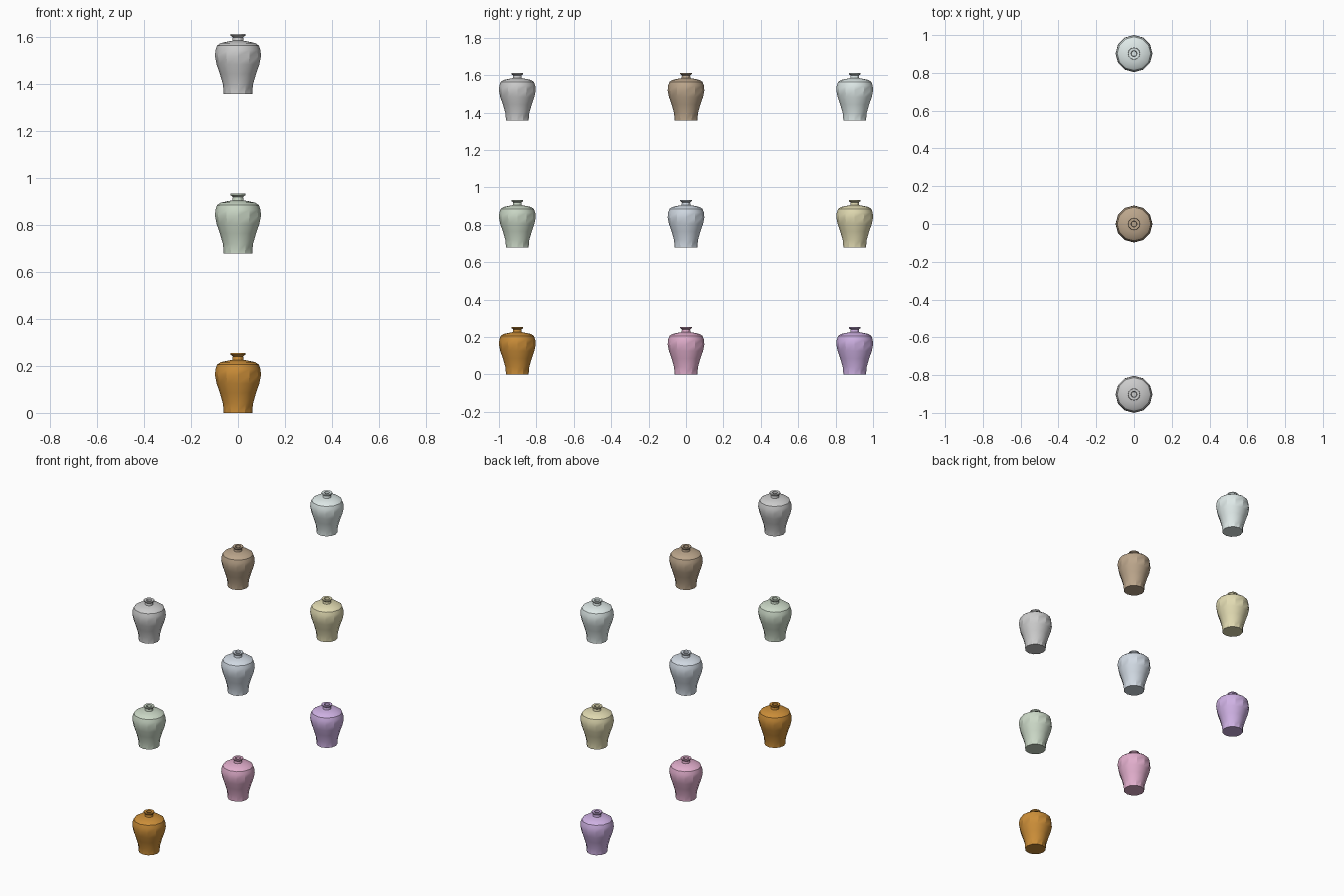
import bpy, bmesh
from math import pi, sin, cos, radians

if "Cube" in bpy.data.objects:
    bpy.data.objects.remove(bpy.data.objects["Cube"])

SIDES = 12
# Outer wall from foot to lip, then down the inside of the neck (radius, height)
PROFILE = [(0.061, 0.0), (0.061, 0.006), (0.064, 0.04), (0.077, 0.085), (0.091, 0.125),
           (0.098, 0.16), (0.096, 0.185), (0.089, 0.205), (0.074, 0.216), (0.045, 0.222),
           (0.024, 0.226), (0.022, 0.24), (0.032, 0.248), (0.031, 0.254),
           (0.016, 0.253), (0.014, 0.225)]
COLORS = [
    [("orange", (0.60, 0.27, 0.04)), ("pink", (0.75, 0.42, 0.60)), ("purple", (0.62, 0.44, 0.77))],
    [("green", (0.60, 0.69, 0.57)), ("blue", (0.64, 0.70, 0.77)), ("yellow", (0.75, 0.70, 0.44))],
    [("silver", (0.72, 0.72, 0.72)), ("brown", (0.50, 0.38, 0.26)), ("aqua", (0.73, 0.81, 0.80))],
]


def make_vase(name, color, y, z):
    """Lathe the profile, closing the foot and the bottom of the mouth."""
    bm = bmesh.new()
    rings = [[bm.verts.new((r * cos(2 * pi * i / SIDES), r * sin(2 * pi * i / SIDES), h))
              for i in range(SIDES)] for r, h in PROFILE]
    for a, b in zip(rings, rings[1:]):
        for i in range(SIDES):
            j = (i + 1) % SIDES
            bm.faces.new((a[i], a[j], b[j], b[i]))
    bm.faces.new(rings[0][::-1])
    bm.faces.new(rings[-1])
    mesh = bpy.data.meshes.new(name)
    bm.to_mesh(mesh)
    bm.free()
    obj = bpy.data.objects.new(name, mesh)
    bpy.context.collection.objects.link(obj)
    obj.location = (0, y, z)
    mat = bpy.data.materials.new(name + "_glaze")
    mat.diffuse_color = (*color, 1)
    mat.use_nodes = True
    mat.node_tree.nodes["Principled BSDF"].inputs["Base Color"].default_value = mat.diffuse_color
    mesh.materials.append(mat)
    bpy.ops.object.select_all(action='DESELECT')
    obj.select_set(True)
    bpy.context.view_layer.objects.active = obj
    bpy.ops.object.shade_smooth_by_angle(angle=radians(29))


# Three rows of three vases
for row, colors in enumerate(COLORS):
    for col, (label, color) in enumerate(colors):
        make_vase(label + "_vase", color, (col - 1) * 0.902, row * 0.679)
